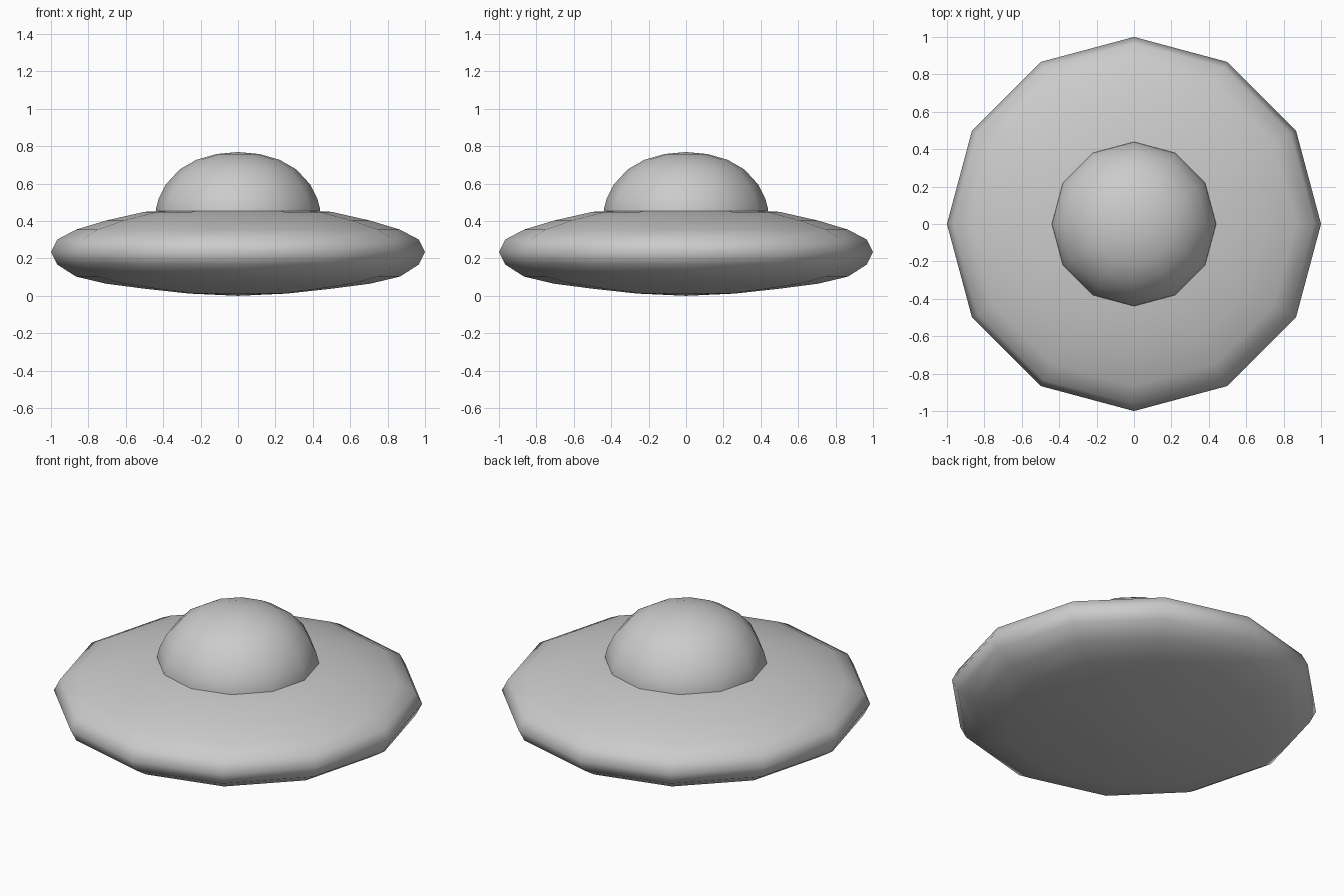
import bpy, bmesh, math

if "Cube" in bpy.data.objects:
    bpy.data.objects.remove(bpy.data.objects["Cube"])

SIDES = 12


def lathe(name, profile):
    """Spin a (radius, z) profile, bottom to top, into a 12-sided smooth body."""
    bm = bmesh.new()
    rings = []
    for r, z in profile:
        if r == 0:
            rings.append([bm.verts.new((0, 0, z))] * SIDES)
        else:
            rings.append([bm.verts.new((r * math.cos(i * math.tau / SIDES),
                                        r * math.sin(i * math.tau / SIDES), z))
                          for i in range(SIDES)])
    for low, high in zip(rings, rings[1:]):
        for i in range(SIDES):
            j = (i + 1) % SIDES
            corners = dict.fromkeys((low[i], low[j], high[j], high[i]))
            bm.faces.new(list(corners))
    bmesh.ops.recalc_face_normals(bm, faces=bm.faces)
    for f in bm.faces:
        f.smooth = True
    mesh = bpy.data.meshes.new(name)
    bm.to_mesh(mesh)
    bm.free()
    obj = bpy.data.objects.new(name, mesh)
    bpy.context.collection.objects.link(obj)
    return obj


# Flattened saucer body
lathe("saucer_hull", [(0, 0), (0.26, 0.012), (0.5, 0.038), (0.707, 0.065),
                      (0.866, 0.103), (0.966, 0.167), (1.0, 0.235),
                      (0.966, 0.301), (0.866, 0.354), (0.707, 0.402),
                      (0.5, 0.449), (0.26, 0.462), (0, 0.467)])

# Domed cabin sunk slightly into the hull
lathe("cabin_dome", [(0.44, 0.44), (0.438, 0.468), (0.425, 0.517),
                     (0.388, 0.593), (0.313, 0.675), (0.223, 0.727),
                     (0.115, 0.758), (0, 0.769)])
